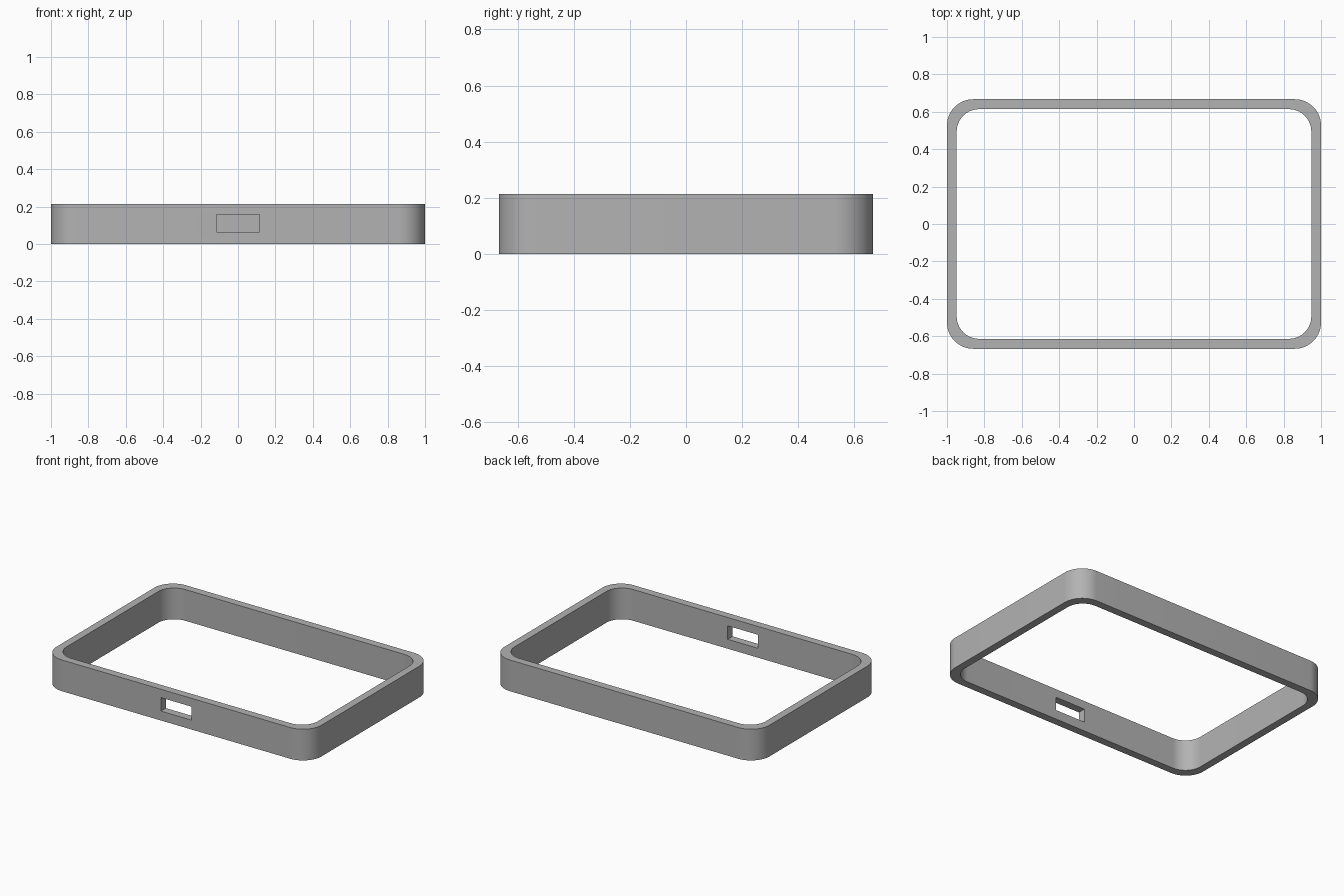
import bpy
import bmesh
from math import cos, sin, pi, radians

HEIGHT = 0.213
SEGMENTS = 16

if "Cube" in bpy.data.objects:
    bpy.data.objects.remove(bpy.data.objects["Cube"], do_unlink=True)

grey = bpy.data.materials.new("plain grey")
grey.use_nodes = True
grey.diffuse_color = (0.45, 0.45, 0.45, 1)
grey.node_tree.nodes["Principled BSDF"].inputs["Base Color"].default_value = grey.diffuse_color


def rounded_outline(half_x, half_y, radius):
    """Points of a rounded rectangle, counter-clockwise."""
    points = []
    for corner, (sx, sy) in enumerate([(1, 1), (-1, 1), (-1, -1), (1, -1)]):
        for i in range(SEGMENTS + 1):
            angle = (corner + i / SEGMENTS) * pi / 2
            points.append((sx * (half_x - radius) + radius * cos(angle),
                           sy * (half_y - radius) + radius * sin(angle)))
    return points


# Rounded rectangular frame: outer and inner walls joined by flat rims
bm = bmesh.new()
outer = rounded_outline(1.0, 0.667, 0.14)
inner = rounded_outline(0.948, 0.614, 0.12)
loops = [[bm.verts.new((x, y, z)) for x, y in outline]
         for outline, z in [(outer, 0), (outer, HEIGHT), (inner, HEIGHT), (inner, 0)]]
for k in range(4):
    a, b = loops[k], loops[(k + 1) % 4]
    for i in range(len(a)):
        j = (i + 1) % len(a)
        bm.faces.new((a[i], a[j], b[j], b[i]))
bmesh.ops.recalc_face_normals(bm, faces=bm.faces)
mesh = bpy.data.meshes.new("frame")
bm.to_mesh(mesh)
bm.free()
mesh.materials.append(grey)
frame = bpy.data.objects.new("frame", mesh)
bpy.context.collection.objects.link(frame)

# Rectangular slot through the front wall
bpy.ops.mesh.primitive_cube_add(size=1, location=(0, -0.64, 0.11))
cutter = bpy.context.object
cutter.name = "slot_cutter"
cutter.scale = (0.23, 0.2, 0.092)
cutter.data.materials.append(grey)
cutter.hide_render = True
cutter.display_type = 'WIRE'

cut = frame.modifiers.new("front_slot", 'BOOLEAN')
cut.operation = 'DIFFERENCE'
cut.solver = 'EXACT'
cut.object = cutter

# Apply the cut, then smooth the rounded corners only
bpy.ops.object.select_all(action='DESELECT')
frame.select_set(True)
bpy.context.view_layer.objects.active = frame
bpy.ops.object.modifier_apply(modifier=cut.name)
bpy.data.objects.remove(cutter, do_unlink=True)
bpy.ops.object.shade_smooth_by_angle(angle=radians(30))
